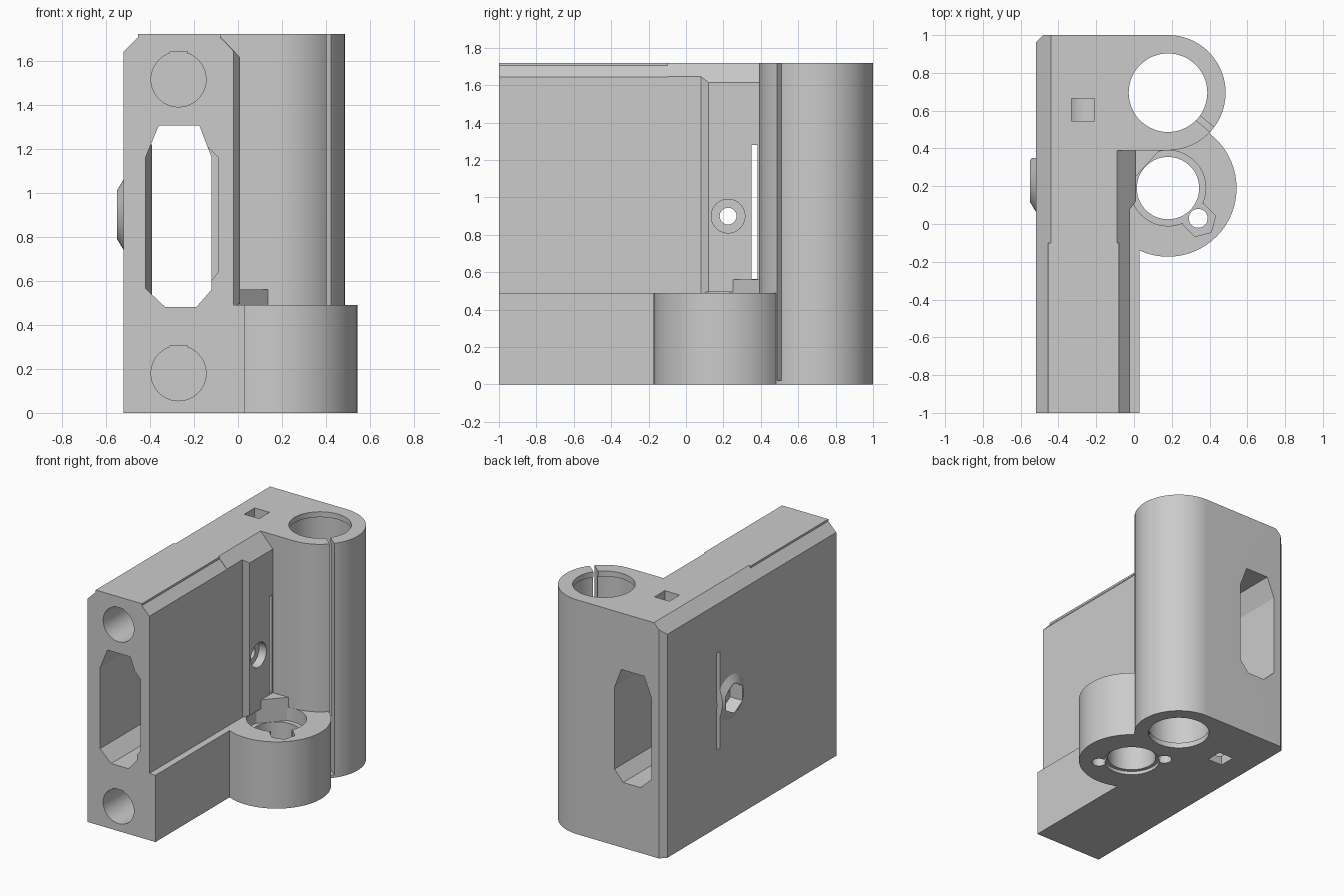
import bpy, bmesh, math
from mathutils import Vector

if "Cube" in bpy.data.objects:
    bpy.data.objects.remove(bpy.data.objects["Cube"], do_unlink=True)

grey = bpy.data.materials.new("light_grey_plastic")
grey.use_nodes = True
grey.diffuse_color = (0.6, 0.6, 0.6, 1)
grey.node_tree.nodes["Principled BSDF"].inputs["Base Color"].default_value = (0.6, 0.6, 0.6, 1)

PLACE = {"x": lambda a, b, t: (t, a, b),
         "y": lambda a, b, t: (a, t, b),
         "z": lambda a, b, t: (a, b, t)}


def loft(name, low, high, axis, lo, hi):
    """Solid between two matching outlines placed at lo and hi on an axis."""
    bm = bmesh.new()
    a = [bm.verts.new(PLACE[axis](*p, lo)) for p in low]
    b = [bm.verts.new(PLACE[axis](*p, hi)) for p in high]
    bm.faces.new(a)
    bm.faces.new(b)
    for i in range(len(a)):
        j = (i + 1) % len(a)
        bm.faces.new((a[i], a[j], b[j], b[i]))
    bmesh.ops.recalc_face_normals(bm, faces=bm.faces)
    mesh = bpy.data.meshes.new(name)
    bm.to_mesh(mesh)
    bm.free()
    mesh.materials.append(grey)
    ob = bpy.data.objects.new(name, mesh)
    bpy.context.collection.objects.link(ob)
    return ob


def prism(name, outline, axis, lo, hi):
    return loft(name, outline, outline, axis, lo, hi)


def circle(cx, cy, r, n=64, start=0, sweep=360, closed=True):
    steps = n if closed else n - 1
    angles = [math.radians(start + sweep * i / steps) for i in range(n)]
    return [(cx + r * math.cos(t), cy + r * math.sin(t)) for t in angles]


def rect(x0, x1, y0, y1):
    return [(x0, y0), (x1, y0), (x1, y1), (x0, y1)]


def combine(target, tool, operation):
    tool.hide_render = True
    mod = target.modifiers.new("combine", "BOOLEAN")
    mod.operation, mod.solver, mod.object = operation, "EXACT", tool
    bpy.context.view_layer.objects.active = target
    bpy.ops.object.modifier_apply(modifier=mod.name)
    bpy.data.objects.remove(tool, do_unlink=True)


TOP = 1.72
BEARING = (0.18, 0.695)
NUT = (0.18, 0.19)
ROD_X = -0.27

# Tall wall and bearing sleeve as one plan outline
plan = [(-0.52, -1), (-0.02, -1), (-0.02, 0.08), (0.01, 0.12), (0.01, 0.39)]
plan += circle(*BEARING, 0.305, 49, -90, 180, closed=False)
plan += [(-0.48, 1), (-0.52, 0.96)]
body = prism("slide_body", plan, "z", 0, TOP)


def add(tool):
    combine(body, tool, "UNION")


def cut(tool):
    combine(body, tool, "DIFFERENCE")


# Wider foot and lead screw nut housing
add(prism("foot", rect(-0.5, 0.03, -1, 0.45), "z", 0, 0.49))
add(prism("nut_housing", circle(*NUT, 0.363, 96), "z", 0, 0.49))

# Chamfered top edges, with a thin lip along the front half
cut(prism("left_lip_cut", [(-0.62, 1.54), (-0.455, 1.705), (-0.455, 1.8), (-0.62, 1.8)],
          "y", -1.1, -0.1))
cut(prism("left_chamfer_cut", [(-0.62, 1.54), (-0.36, 1.8), (-0.62, 1.8)], "y", -0.1, 1.1))
cut(prism("right_lip_cut", [(0.1, 1.52), (-0.08, 1.705), (-0.08, 1.8), (0.1, 1.8)],
          "y", -1.1, -0.1))
cut(prism("right_chamfer_cut", [(0.1, 1.52), (-0.17, 1.804), (0.1, 1.804)], "y", -0.1, 0.39))

# Belt tunnel, widened at the front
tunnel = [(-0.36, 1.305), (-0.175, 1.305), (-0.12, 1.16), (-0.12, 0.56), (-0.19, 0.48),
          (-0.33, 0.48), (-0.42, 0.565), (-0.42, 1.16)]
cut(prism("tunnel_cut", tunnel, "y", -1.1, 1.1))
cut(prism("tunnel_front_cut", [(-0.16, 0.61), (-0.12, 0.6), (-0.09, 0.64), (-0.09, 1.16),
                               (-0.16, 1.23)], "y", -1.1, 0.07))

# Thickened pad inside the tunnel and tapered boss outside, for the tensioner screw
add(prism("inner_pad", [(-0.44, -0.07), (-0.39, 0.07), (-0.39, 0.36), (-0.44, 0.36)],
          "z", 0.53, 1.22))
add(loft("outer_boss", circle(0.225, 0.9, 0.11), circle(0.225, 0.9, 0.185),
         "x", -0.55, -0.505))

# Flex slot, tensioner screw hole, screw head recess and nut trap
cut(prism("flex_slot_cut", rect(0.35, 0.382, 0.565, 1.28), "x", -0.7, 0.1))
cut(prism("screw_hole_cut", circle(0.225, 0.9, 0.045, 32), "x", -0.7, 0.2))
cut(prism("screw_head_cut", circle(0.225, 0.9, 0.09, 48), "x", -0.05, 0.2))
cut(prism("nut_trap_cut", circle(0.225, 0.9, 0.11, 6, 30), "x", -0.7, -0.45))

# Two blind rod bores with flattened crowns, and square sight holes at their ends
for z, lo, hi in ((1.515, 1.515, 1.8), (0.18, -0.1, 0.18)):
    bore = [(x, min(y, z + 0.124)) for x, y in circle(ROD_X, z, 0.125, 64)]
    crown = [(ROD_X + 0.04, z + 0.126), (ROD_X - 0.04, z + 0.126)]
    right = [p for p in circle(ROD_X, z, 0.125, 55, 72, -324, closed=False)]
    cut(prism("rod_bore_cut", crown[:1] + right + crown[1:], "y", -1.1, 0.665))
    cut(prism("sight_hole_cut", rect(ROD_X - 0.06, ROD_X + 0.06, 0.545, 0.665), "z", lo, hi))

# Bearing bore with a narrower lip at both ends, and its spring slit
cut(prism("bearing_bore_cut", circle(*BEARING, 0.208, 96), "z", -0.1, 1.8))
cut(prism("bearing_seat_cut", circle(*BEARING, 0.22, 96), "z", 0.04, 1.68))
along = Vector((math.cos(math.radians(-40)), math.sin(math.radians(-40))))
side = Vector((-along.y, along.x)) * 0.016
centre = Vector(BEARING)
slit = [tuple(centre + along * d + side * s)
        for d, s in ((0.18, -1), (0.34, -1), (0.34, 1), (0.18, 1))]
cut(prism("slit_cut", slit, "z", 0.02, 1.8))

# Lead screw nut seat, corner support and bores
cut(prism("nut_seat_cut", circle(*NUT, 0.2, 64), "z", 0.39, 0.495))
add(prism("corner_support", [(-0.01, 0.23), (-0.01, 0.395), (0.14, 0.395)], "z", 0.3, 0.56))
cut(prism("nut_bore_cut", circle(*NUT, 0.165, 64), "z", -0.1, 0.57))
cut(prism("nut_rim_cut", circle(*NUT, 0.19, 64), "z", -0.1, 0.025))
cut(prism("front_nut_trap_cut", circle(0.345, 0.02, 0.09, 6, 15), "z", 0.39, 0.6))
cut(prism("front_mount_hole_cut", circle(0.34, 0.03, 0.05, 32), "z", -0.1, 0.6))
cut(prism("rear_mount_hole_cut", circle(0.02, 0.35, 0.05, 32), "z", -0.1, 0.3))

# Smooth curved walls, crisp edges
bpy.ops.object.select_all(action="DESELECT")
body.select_set(True)
bpy.context.view_layer.objects.active = body
bpy.ops.object.shade_smooth_by_angle(angle=math.radians(20))
